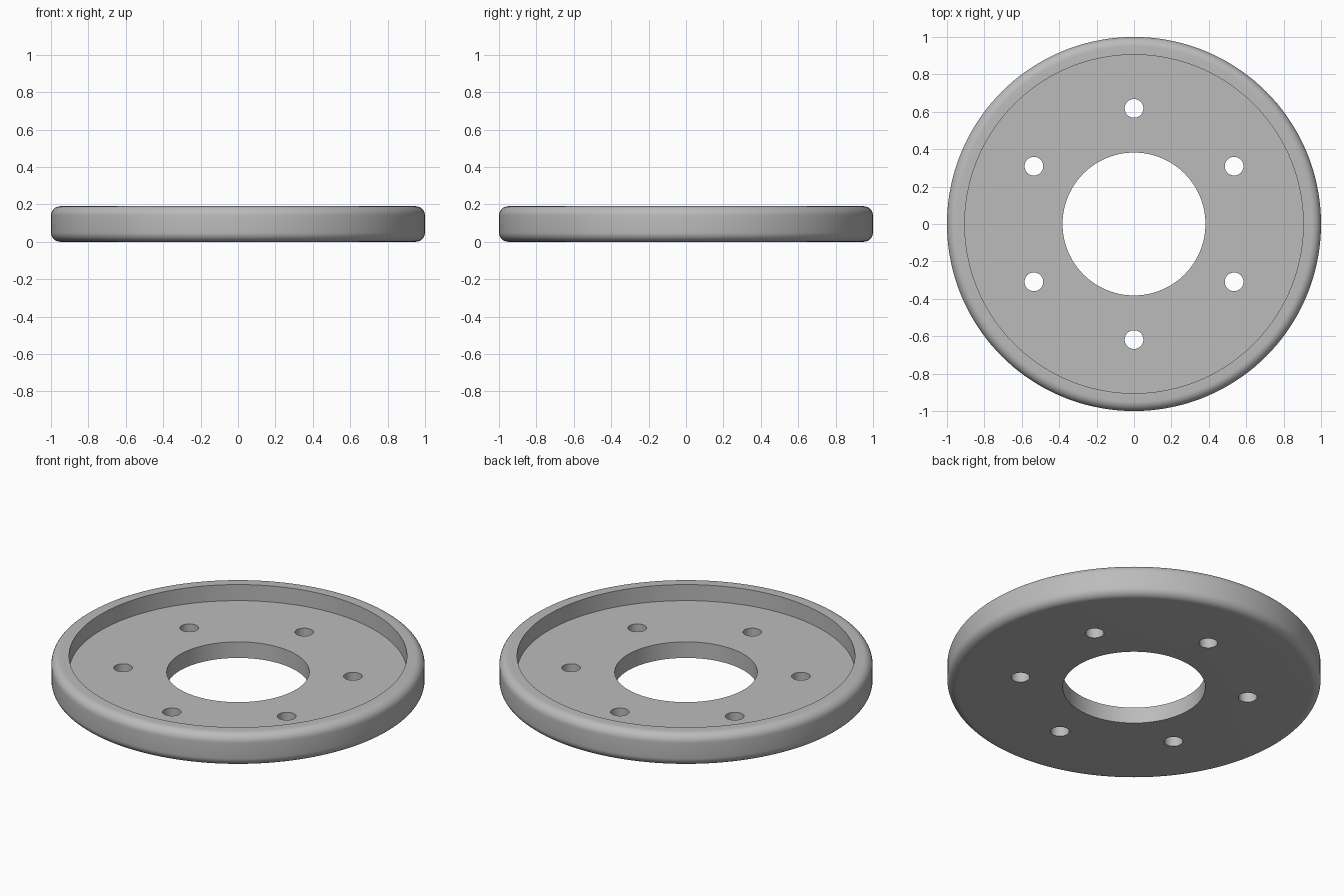
import bpy, bmesh, math

if "Cube" in bpy.data.objects:
    bpy.data.objects.remove(bpy.data.objects["Cube"])

HEIGHT, FLOOR = 0.19, 0.095          # rim top, recessed floor
R_OUT, R_RECESS, R_BORE = 1.0, 0.905, 0.382
FILLET = 0.05
SEGMENTS = 144

metal = bpy.data.materials.new("plain grey")
metal.diffuse_color = (0.5, 0.5, 0.5, 1)
metal.use_nodes = True
metal.node_tree.nodes["Principled BSDF"].inputs["Base Color"].default_value = metal.diffuse_color


def arc(cx, cz, start, end, steps=8):
    """Points of a rounded profile corner, angles in degrees."""
    out = []
    for i in range(steps + 1):
        a = math.radians(start + (end - start) * i / steps)
        out.append((cx + FILLET * math.cos(a), cz + FILLET * math.sin(a)))
    return out


# Flange cross-section: bore, floor underside, rounded rim, recess
profile = [(R_BORE, FLOOR), (R_BORE, 0)]
profile += arc(R_OUT - FILLET, FILLET, -90, 0)
profile += arc(R_OUT - FILLET, HEIGHT - FILLET, 0, 90)
profile += [(R_RECESS, HEIGHT), (R_RECESS, FLOOR)]

bm = bmesh.new()
rings = []
for s in range(SEGMENTS):
    a = 2 * math.pi * s / SEGMENTS
    rings.append([bm.verts.new((r * math.cos(a), r * math.sin(a), z)) for r, z in profile])
n = len(profile)
for s in range(SEGMENTS):
    a, b = rings[s], rings[(s + 1) % SEGMENTS]
    for i in range(n):
        j = (i + 1) % n
        bm.faces.new((a[i], b[i], b[j], a[j]))
bmesh.ops.recalc_face_normals(bm, faces=bm.faces)
mesh = bpy.data.meshes.new("flange_ring")
bm.to_mesh(mesh)
bm.free()
flange = bpy.data.objects.new("flange_ring", mesh)
bpy.context.collection.objects.link(flange)
mesh.materials.append(metal)

# Six bolt holes on a circle, cut by one joined cutter
bm = bmesh.new()
for k in range(6):
    a = math.radians(90 + 60 * k)
    new = bmesh.ops.create_cone(bm, cap_ends=True, segments=40,
                                radius1=0.05, radius2=0.05, depth=0.5)
    bmesh.ops.translate(bm, verts=new["verts"],
                        vec=(0.618 * math.cos(a), 0.618 * math.sin(a), 0.05))
cut_mesh = bpy.data.meshes.new("bolt_hole_cutter")
bm.to_mesh(cut_mesh)
bm.free()
cut_mesh.materials.append(metal)
cutter = bpy.data.objects.new("bolt_hole_cutter", cut_mesh)
bpy.context.collection.objects.link(cutter)

bpy.context.view_layer.objects.active = flange
flange.select_set(True)
mod = flange.modifiers.new("bolt_holes", 'BOOLEAN')
mod.operation = 'DIFFERENCE'
mod.solver = 'EXACT'
mod.object = cutter
bpy.ops.object.modifier_apply(modifier=mod.name)
bpy.data.objects.remove(cutter)

bpy.ops.object.shade_smooth_by_angle(angle=math.radians(30))
